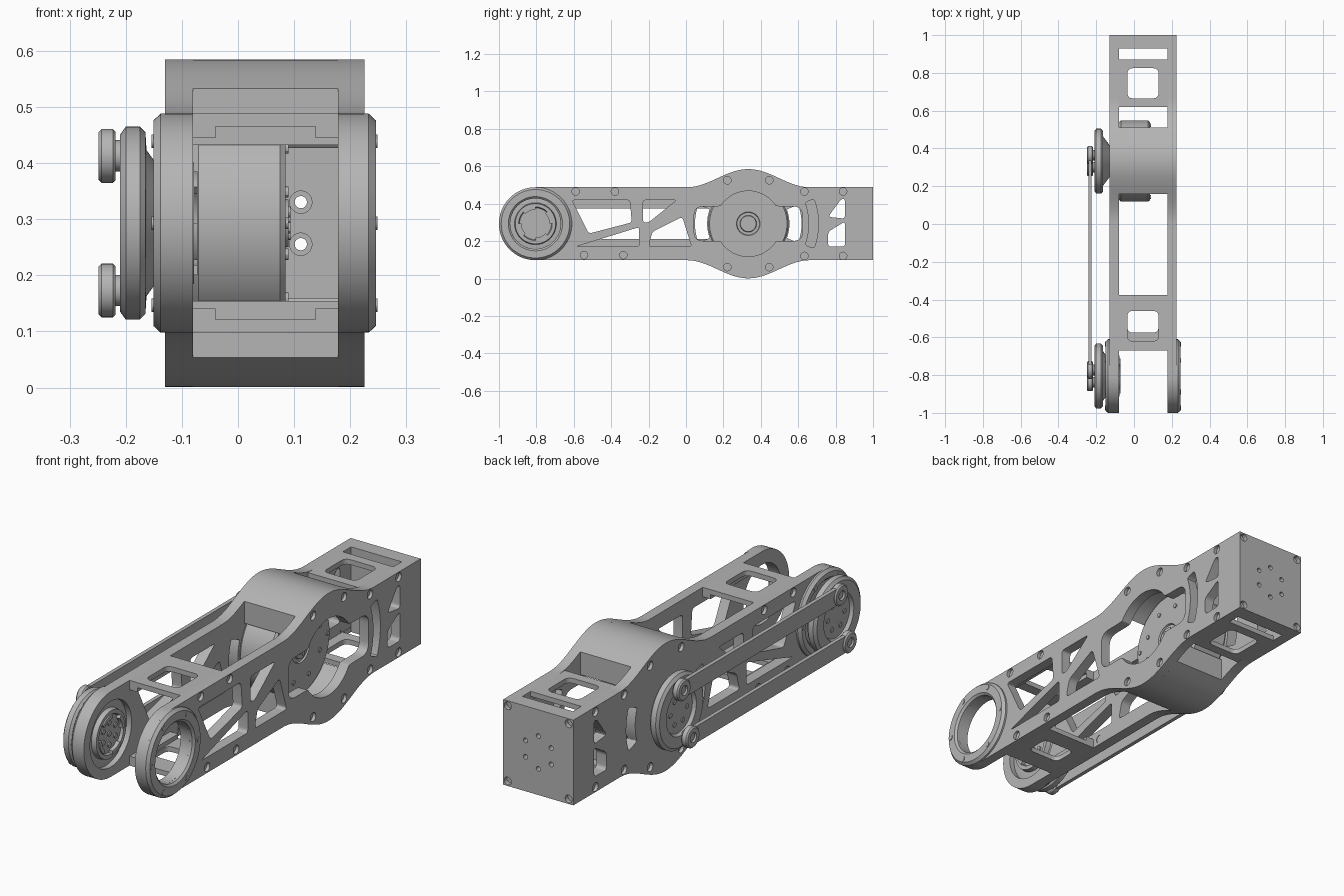
import bpy, bmesh
from math import sin, cos, pi, sqrt, asin
from mathutils import Matrix, Vector

cube = bpy.data.objects.get("Cube")
if cube:
    bpy.data.objects.remove(cube)

ZC, HALF, FRONT, MOTOR = 0.293, 0.195, -0.805, 0.333   # axis height, half height, joint axes
LEFT, RIGHT = (-0.13, -0.08), (0.178, 0.225)          # x ranges of the two side plates

grey = bpy.data.materials.new("machined grey")
grey.use_nodes = True
colour = (0.46, 0.46, 0.46, 1)
grey.diffuse_color = colour
grey.node_tree.nodes["Principled BSDF"].inputs["Base Color"].default_value = colour
parts = []


def add(name, mesh):
    mesh.materials.clear()
    mesh.materials.append(grey)
    ob = bpy.data.objects.new(name, mesh)
    bpy.context.collection.objects.link(ob)
    parts.append(ob)
    return ob


AXES = {"x": Matrix(((0, 0, 1, 0), (1, 0, 0, 0), (0, 1, 0, 0), (0, 0, 0, 1))),
        "y": Matrix(((1, 0, 0, 0), (0, 0, -1, 0), (0, 1, 0, 0), (0, 0, 0, 1))),
        "z": Matrix.Identity(4)}


def slab(name, axis, span, outline, holes=()):
    """Flat outline with holes, extruded along an axis over a span."""
    cu = bpy.data.curves.new(name, "CURVE")
    cu.dimensions, cu.fill_mode = "2D", "BOTH"
    cu.extrude = (span[1] - span[0]) / 2
    for loop in [outline, *holes]:
        sp = cu.splines.new("POLY")
        sp.points.add(len(loop) - 1)
        for p, (u, v) in zip(sp.points, loop):
            p.co = (u, v, 0, 1)
        sp.use_cyclic_u = True
    tmp = bpy.data.objects.new(name, cu)
    mesh = bpy.data.meshes.new_from_object(tmp)
    bpy.data.objects.remove(tmp)
    mid = (span[0] + span[1]) / 2
    mesh.transform(Matrix.Translation(Vector([mid * (a == axis) for a in "xyz"])) @ AXES[axis])
    bm = bmesh.new()
    bm.from_mesh(mesh)
    bmesh.ops.remove_doubles(bm, verts=bm.verts, dist=0.00002)
    bmesh.ops.recalc_face_normals(bm, faces=bm.faces)
    bm.to_mesh(mesh)
    bm.free()
    return add(name, mesh)


def lathe(name, profile, y, z=ZC, steps=64):
    """Spin (x, radius) points about an axis parallel to x."""
    bm = bmesh.new()
    vs = [bm.verts.new((x, y, z + r)) for x, r in profile]
    es = [bm.edges.new(pair) for pair in zip(vs, vs[1:])]
    bmesh.ops.spin(bm, geom=vs + es, cent=(0, y, z), axis=(1, 0, 0), angle=2 * pi, steps=steps)
    bmesh.ops.remove_doubles(bm, verts=bm.verts, dist=0.00005)
    bmesh.ops.recalc_face_normals(bm, faces=bm.faces)
    mesh = bpy.data.meshes.new(name)
    bm.to_mesh(mesh)
    bm.free()
    return add(name, mesh)


def disc(name, x0, x1, r, y, z, steps=20):
    return lathe(name, [(x0, 0), (x0, r), (x1, r), (x1, 0)], y, z, steps)


def arc(u, v, r, a=0.0, b=2 * pi, n=48):
    full = abs(b - a) > 6.28
    return [(u + r * cos(a + (b - a) * i / n), v + r * sin(a + (b - a) * i / n))
            for i in range(n if full else n + 1)]


def rounded(pts, radius=0.018, n=5):
    out = []
    for i, p in enumerate(pts):
        p, a, b = Vector(p), Vector(pts[i - 1]), Vector(pts[(i + 1) % len(pts)])
        da, db = a - p, b - p
        s, e = (p + d.normalized() * min(radius, d.length * 0.45) for d in (da, db))
        out += [tuple(s * (1 - t) ** 2 + p * 2 * t * (1 - t) + e * t * t)
                for t in (k / n for k in range(n + 1))]
    return out


def box(u0, u1, v0, v1):
    return [(u0, v0), (u1, v0), (u1, v1), (u0, v1)]


def ring_of(count, r, u, v, start=0.0):
    return [(u + r * cos(start + 2 * pi * i / count), v + r * sin(start + 2 * pi * i / count))
            for i in range(count)]


def bulge(y):
    return HALF + 0.0485 * (1 + cos(pi * (y - MOTOR) / 0.33))


# Side plates: round joint end, swelling around the motor, lightening windows
swell = [(MOTOR - 0.33 + 0.66 * i / 40) for i in range(41)]
outline = (arc(FRONT, ZC, HALF, pi / 2, 1.5 * pi, 40) + [(y, ZC - bulge(y)) for y in swell]
           + [(0.98, ZC - HALF), (0.98, ZC + HALF)] + [(y, ZC + bulge(y)) for y in reversed(swell)])
windows = [
    [(-0.61, 0.42), (-0.3, 0.42), (-0.29, 0.3), (-0.52, 0.24)],
    [(-0.59, 0.17), (-0.25, 0.17), (-0.25, 0.275)],
    [(-0.23, 0.42), (-0.05, 0.42), (-0.2, 0.3), (-0.23, 0.3)],
    [(-0.2, 0.17), (0.03, 0.17), (-0.02, 0.33), (-0.18, 0.25)],
    [(0.76, 0.33), (0.83, 0.425), (0.85, 0.425), (0.85, 0.32)],
    [(0.76, 0.17), (0.85, 0.17), (0.85, 0.305), (0.76, 0.25)]]
windows = [rounded(w) for w in windows]
screws = [(y, ZC + s * 0.172) for s in (1, -1) for y in (0.633, 0.84)]
screws += [(MOTOR + s * 0.112, ZC + t * 0.232) for s in (1, -1) for t in (1, -1)]
screws += [(-0.59, 0.465), (-0.38, 0.465), (-0.545, 0.125), (-0.335, 0.125)]
screw_holes = [arc(y, z, 0.02, n=20) for y, z in screws]


def arc_slot(r0, r1, spread, facing):
    return rounded(arc(MOTOR, ZC, r1, facing - spread, facing + spread, 14)
                   + arc(MOTOR, ZC, r0, facing + spread, facing - spread, 14), 0.03)


a = asin(0.092 / 0.175)
opening = rounded(arc(MOTOR, ZC, 0.175, a, pi - a, 30)
                  + [(MOTOR - 0.29, ZC + 0.092), (MOTOR - 0.29, ZC - 0.092)]
                  + arc(MOTOR, ZC, 0.175, pi + a, 2 * pi - a, 30)
                  + [(MOTOR + 0.29, ZC - 0.092), (MOTOR + 0.29, ZC + 0.092)], 0.05)
slab("right_side_plate", "x", RIGHT, outline,
     windows + screw_holes + [opening, arc(FRONT, ZC, 0.135), arc_slot(0.325, 0.375, 0.36, 0)])
slab("left_side_plate", "x", LEFT, outline,
     windows + screw_holes + [arc(FRONT, ZC, 0.15), arc_slot(0.22, 0.285, 0.36, 0),
                              arc_slot(0.22, 0.285, 0.36, pi)])
for y, z in screws:
    disc("right_plate_screw", RIGHT[0] + 0.002, RIGHT[1] - 0.015, 0.0205, y, z)
    disc("left_plate_screw", LEFT[0] + 0.015, LEFT[1] - 0.002, 0.0205, y, z)

# Bolted bearing rings on both fork ends
for side, x0, hole in ((1, RIGHT[1], 0.135), (-1, LEFT[0], 0.15)):
    lathe("bearing_ring", [(x0, hole), (x0, HALF), (x0 + side * 0.008, HALF), (x0 + side * 0.021, 0.183),
                           (x0 + side * 0.021, hole + 0.01), (x0 + side * 0.012, hole), (x0, hole)], FRONT)
    for y, z in ring_of(6, 0.169, FRONT, ZC):
        disc("ring_bolt", x0, x0 + side * 0.024, 0.012, y, z)

# Cross plates joining the sides, above and below
for s in (1, -1):
    z0, z1 = sorted((ZC + s * HALF, ZC + s * 0.172))
    near = -0.62 if s > 0 else -0.575
    slab("front_cross_plate", "z", (z0, z1), box(LEFT[1], RIGHT[0], -0.67, -0.375),
         [rounded(box(-0.035, 0.13, near, -0.46), 0.03)])
    slab("rear_cross_plate", "z", (z0, z1), box(LEFT[1], RIGHT[0], 0.62, 0.94),
         [rounded(box(-0.035, 0.13, 0.665, 0.825), 0.03), box(LEFT[1] + 0.001, RIGHT[0] - 0.001, 0.87, 0.93)])
    t0, t1 = sorted((ZC + s * 0.172, ZC + s * 0.152))
    for x0, x1 in ((LEFT[1], -0.04), (0.138, RIGHT[0])):
        slab("cross_plate_tab", "z", (t0, t1), box(x0, x1, -0.67, -0.375))
    # Curved cover over the motor
    ys = [0.16 + 0.35 * i / 24 for i in range(25)]
    slab("motor_cover", "x", (LEFT[1], RIGHT[0]),
         [(y, ZC + s * bulge(y)) for y in ys]
         + [(y, ZC + s * sqrt(0.222 ** 2 - (y - MOTOR) ** 2)) for y in reversed(ys)])

# End block with hexagonal hole pattern and corner screws
pattern = ring_of(6, 0.075, 0.047, ZC, pi / 6)
small = [arc(x, z, 0.011, n=16) for x, z in pattern]
corners = [(x, ZC + s * 0.172) for x in (-0.106, 0.202) for s in (1, -1)]
slab("end_cap", "y", (0.98, 1.0), box(LEFT[0], RIGHT[1], ZC - HALF, ZC + HALF),
     small + [arc(x, z, 0.018, n=16) for x, z in corners])
inner = box(LEFT[1], RIGHT[0], ZC - HALF, ZC + HALF)
slab("end_block", "y", (0.95, 0.98), inner, small)
slab("end_block_counterbores", "y", (0.93, 0.95), inner, [arc(x, z, 0.02, n=20) for x, z in pattern])

# Motor body with stepped face and hub
lathe("motor_body", [(-0.08, 0), (-0.08, 0.205), (-0.07, 0.215), (0.075, 0.215), (0.085, 0.207), (0.085, 0.063),
                     (0.078, 0.06), (0.078, 0.045), (0.09, 0.042), (0.09, 0)], MOTOR)
for y, z in ring_of(8, 0.145, MOTOR, ZC, pi / 8) + ring_of(2, 0.19, MOTOR, ZC):
    disc("motor_bolt", 0.08, 0.09, 0.01, y, z, 12)
for y, z in ring_of(4, 0.022, MOTOR, ZC, 0.4):
    disc("hub_bolt", 0.088, 0.094, 0.01, y, z, 12)

# Crank wheels, one on each axis
wheel = [(-0.195, 0), (-0.195, 0.1), (-0.21, 0.108), (-0.21, 0.158), (-0.2, 0.172), (-0.175, 0.172),
         (-0.165, 0.162), (-0.163, 0.13), (-0.152, 0.115), (-0.13, 0.085), (-0.13, 0)]
for y in (FRONT, MOTOR):
    lathe("crank_wheel", wheel, y)
    for v, w in ring_of(6, 0.06, y, ZC):
        disc("wheel_bolt", -0.199, -0.19, 0.011, v, w, 12)

# Output hub inside the left fork end
lathe("output_hub", [(-0.13, 0), (-0.13, 0.15), (-0.105, 0.15), (-0.1, 0.128), (-0.1, 0.112), (-0.078, 0.108),
                     (-0.078, 0.09), (-0.09, 0.085), (-0.09, 0)], FRONT)
for y, z in ring_of(6, 0.05, FRONT, ZC, pi / 6) + [(FRONT, ZC)]:
    disc("hub_bolt", -0.092, -0.084, 0.011, y, z, 12)
for i in range(4):
    m = i * pi / 2 + 0.4
    slab("hub_lug", "x", (-0.092, -0.072), arc(FRONT, ZC, 0.092, m - 0.4, m + 0.4, 10)
         + arc(FRONT, ZC, 0.075, m + 0.4, m - 0.4, 10))

# Two parallel link rods on pins
for s in (1, -1):
    dy, z = s * 0.032, ZC + s * 0.12
    b = asin(0.038 / 0.047)
    slab("link_rod", "x", (-0.242, -0.224), arc(FRONT + dy, z, 0.047, b, 2 * pi - b, 30)
         + arc(MOTOR + dy, z, 0.047, b - pi, pi - b, 30))
    for y in (FRONT + dy, MOTOR + dy):
        lathe("rod_end", [(-0.242, 0), (-0.242, 0.018), (-0.249, 0.022), (-0.249, 0.042), (-0.243, 0.048),
                          (-0.223, 0.048), (-0.218, 0.043), (-0.218, 0.028), (-0.205, 0.028), (-0.205, 0)], y, z, 32)

# Smooth round surfaces, keep machined edges crisp
bpy.ops.object.select_all(action="DESELECT")
for ob in parts:
    ob.select_set(True)
bpy.context.view_layer.objects.active = parts[0]
bpy.ops.object.shade_smooth_by_angle(angle=pi / 6)
